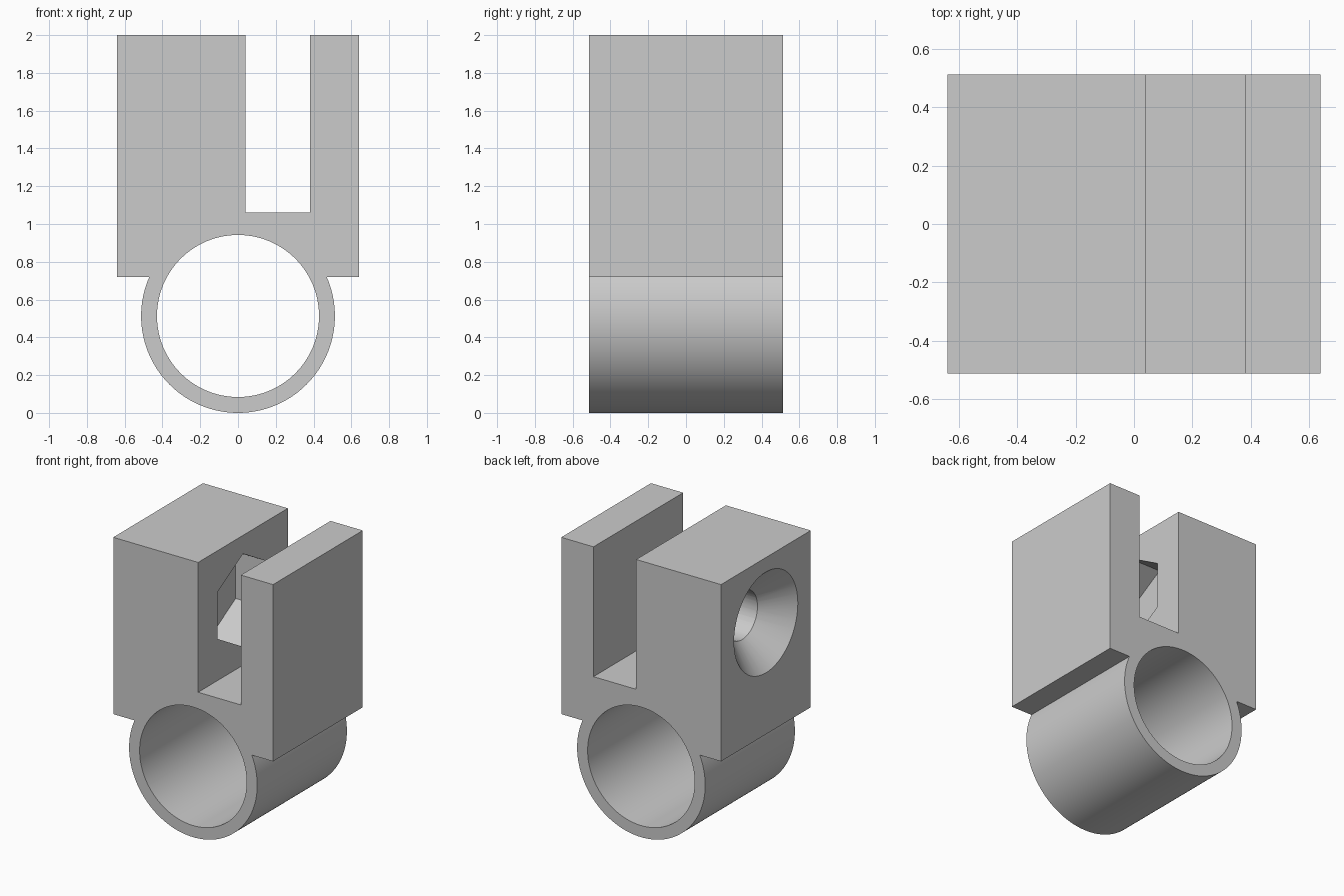
import bpy, bmesh, math
from mathutils import Vector

if "Cube" in bpy.data.objects:
    bpy.data.objects.remove(bpy.data.objects["Cube"])

# Main sizes
HALF_W, HALF_D, TOP, SHOULDER = 0.64, 0.513, 2.0, 0.72
RING_R, BORE_R = 0.513, 0.429
SLOT_L, SLOT_R, SLOT_Z = 0.04, 0.382, 1.06
BOLT_Z, BOLT_R, SINK_R = 1.53, 0.175, 0.365
NUT_R, NUT_DEPTH = 0.337, 0.263

grey = bpy.data.materials.new("light_grey")
grey.use_nodes = True
colour = (0.6, 0.6, 0.6, 1)
grey.diffuse_color = colour
grey.node_tree.nodes["Principled BSDF"].inputs["Base Color"].default_value = colour


def loft(name, start, end):
    """Solid between two matching loops of points, with flat caps."""
    bm = bmesh.new()
    a = [bm.verts.new(p) for p in start]
    b = [bm.verts.new(p) for p in end]
    bm.faces.new(a)
    bm.faces.new(b)
    for i in range(len(a)):
        j = (i + 1) % len(a)
        bm.faces.new((a[i], a[j], b[j], b[i]))
    bmesh.ops.recalc_face_normals(bm, faces=bm.faces)
    mesh = bpy.data.meshes.new(name)
    bm.to_mesh(mesh)
    bm.free()
    mesh.materials.append(grey)
    obj = bpy.data.objects.new(name, mesh)
    bpy.context.collection.objects.link(obj)
    return obj


def circle(centre, radius, across, sides):
    """Loop of points around a centre, first point at the top."""
    up = Vector((0, 0, 1))
    turns = [math.tau * i / sides for i in range(sides)]
    return [Vector(centre) + radius * (up * math.cos(t) + Vector(across) * math.sin(t))
            for t in turns]


def bolt_cutter(name, x0, r0, x1, r1, sides):
    """Tapered or straight cutter along the bolt axis."""
    return loft(name, circle((x0, 0, BOLT_Z), r0, (0, 1, 0), sides),
                circle((x1, 0, BOLT_Z), r1, (0, 1, 0), sides))


# Clamp body: slotted block on a round ring
outline = [(-HALF_W, SHOULDER), (-HALF_W, TOP), (SLOT_L, TOP), (SLOT_L, SLOT_Z),
           (SLOT_R, SLOT_Z), (SLOT_R, TOP), (HALF_W, TOP), (HALF_W, SHOULDER)]
first = math.asin((SHOULDER - RING_R) / RING_R)
sweep = math.pi + 2 * first
steps = 96
for i in range(steps + 1):
    t = first - sweep * i / steps
    outline.append((RING_R * math.cos(t), RING_R + RING_R * math.sin(t)))
body = loft("clamp_body", [(x, -HALF_D, z) for x, z in outline],
            [(x, HALF_D, z) for x, z in outline])

# Tube bore, bolt hole, countersink and hexagonal nut pocket
over = 0.1
cutters = [
    loft("tube_bore", circle((0, -1, RING_R), BORE_R, (1, 0, 0), 128),
         circle((0, 1, RING_R), BORE_R, (1, 0, 0), 128)),
    bolt_cutter("bolt_hole", -HALF_W - over, BOLT_R, SLOT_L + over, BOLT_R, 64),
    bolt_cutter("countersink", -HALF_W - over, SINK_R + over,
                -HALF_W + SINK_R - BOLT_R + 0.01, BOLT_R - 0.01, 64),
    bolt_cutter("nut_pocket", SLOT_L - NUT_DEPTH, NUT_R, SLOT_L + over, NUT_R, 6),
]
bpy.ops.object.select_all(action="DESELECT")
body.select_set(True)
bpy.context.view_layer.objects.active = body
for cutter in cutters:
    cutter.hide_render = True
    mod = body.modifiers.new(cutter.name, "BOOLEAN")
    mod.operation = "DIFFERENCE"
    mod.solver = "EXACT"
    mod.object = cutter
    bpy.ops.object.modifier_apply(modifier=mod.name)
    bpy.data.objects.remove(cutter)

bpy.ops.object.shade_smooth_by_angle(angle=math.radians(30))
